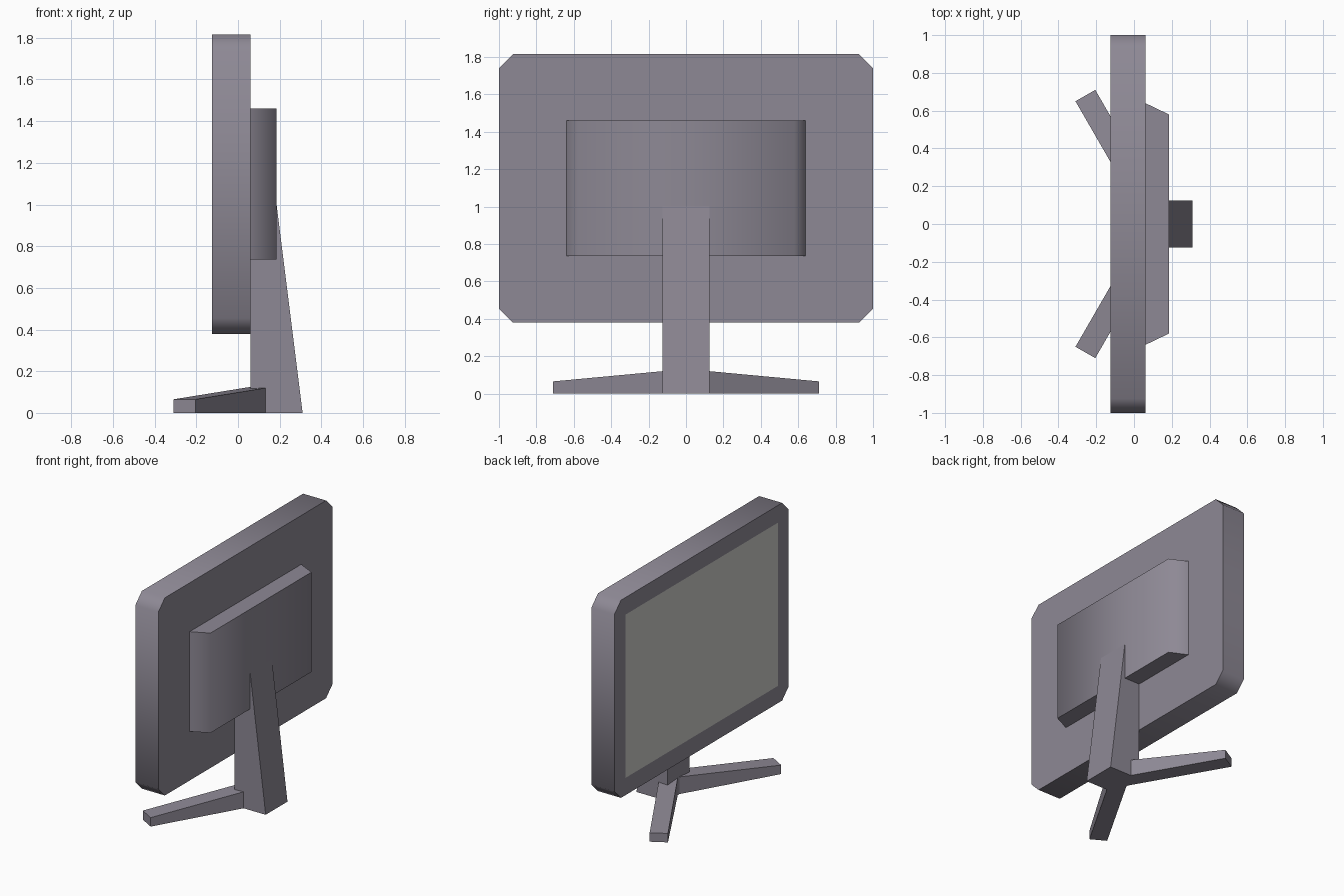
import bpy
import bmesh
import math
from mathutils import Vector

if "Cube" in bpy.data.objects:
    bpy.data.objects.remove(bpy.data.objects["Cube"], do_unlink=True)


def make_material(name, rgb):
    mat = bpy.data.materials.new(name)
    mat.use_nodes = True
    mat.diffuse_color = (*rgb, 1)
    mat.node_tree.nodes["Principled BSDF"].inputs["Base Color"].default_value = (*rgb, 1)
    return mat


casing_grey = make_material("casing_grey", (0.27, 0.25, 0.30))
screen_grey = make_material("screen_grey", (0.60, 0.60, 0.58))


def extruded(profile, offset):
    """Solid made by sweeping a closed profile of 3D points along offset."""
    bm = bmesh.new()
    face = bm.faces.new([bm.verts.new(p) for p in profile])
    swept = bmesh.ops.extrude_face_region(bm, geom=[face])["geom"]
    moved = [v for v in swept if isinstance(v, bmesh.types.BMVert)]
    bmesh.ops.translate(bm, verts=moved, vec=offset)
    bmesh.ops.recalc_face_normals(bm, faces=bm.faces)
    return bm


def finish(bm, name, *materials):
    """Smooth the gentle bends, keep right-angled edges crisp."""
    bmesh.ops.recalc_face_normals(bm, faces=bm.faces)
    for face in bm.faces:
        face.smooth = True
    for edge in bm.edges:
        edge.smooth = edge.calc_face_angle(math.pi) < math.radians(67)
    mesh = bpy.data.meshes.new(name)
    bm.to_mesh(mesh)
    bm.free()
    for mat in materials:
        mesh.materials.append(mat)
    obj = bpy.data.objects.new(name, mesh)
    bpy.context.collection.objects.link(obj)
    return obj


# Display housing with clipped corners; the screen is inset in its -x face
FRONT, BACK = -0.125, 0.06
MID_Z, HALF_H, HALF_W, CLIP = 1.097, 0.718, 1.0, 0.075
outline = []
for sy, sz in ((1, 1), (-1, 1), (-1, -1), (1, -1)):
    corner = [(FRONT, sy * HALF_W, MID_Z + sz * (HALF_H - CLIP)),
              (FRONT, sy * (HALF_W - CLIP), MID_Z + sz * HALF_H)]
    outline += corner if sy * sz > 0 else corner[::-1]
bm = extruded(outline, (BACK - FRONT, 0, 0))
screen = min(bm.faces, key=lambda f: f.calc_center_median().x)
bmesh.ops.inset_region(bm, faces=[screen], thickness=0.125, use_even_offset=True)
screen.material_index = 1
finish(bm, "display_housing", casing_grey, screen_grey)

# Rear electronics cover with sloped ends
cover = [(BACK, -0.64, 0.735), (0.185, -0.58, 0.735),
         (0.185, 0.58, 0.735), (BACK, 0.64, 0.735)]
finish(extruded(cover, (0, 0, 0.725)), "rear_cover", casing_grey)

# Tapered upright
upright = [(BACK, -0.125, 0), (0.31, -0.125, 0),
           (0.185, -0.125, 1.0), (BACK, -0.125, 1.0)]
finish(extruded(upright, (0, 0.25, 0)), "stand_upright", casing_grey)

# Two splayed feet, rising towards the upright
LENGTH = 0.755
for side, name in ((1, "left_foot"), (-1, "right_foot")):
    inner = Vector((-0.31, 0.65 * side, 0))
    along = Vector((0.5, -0.866 * side, 0)) * LENGTH
    across = Vector((0.105, 0.06 * side, 0))
    section = [inner, inner + along,
               inner + along + Vector((0, 0, 0.126)),
               inner + Vector((0, 0, 0.065))]
    finish(extruded(section, across), name, casing_grey)
